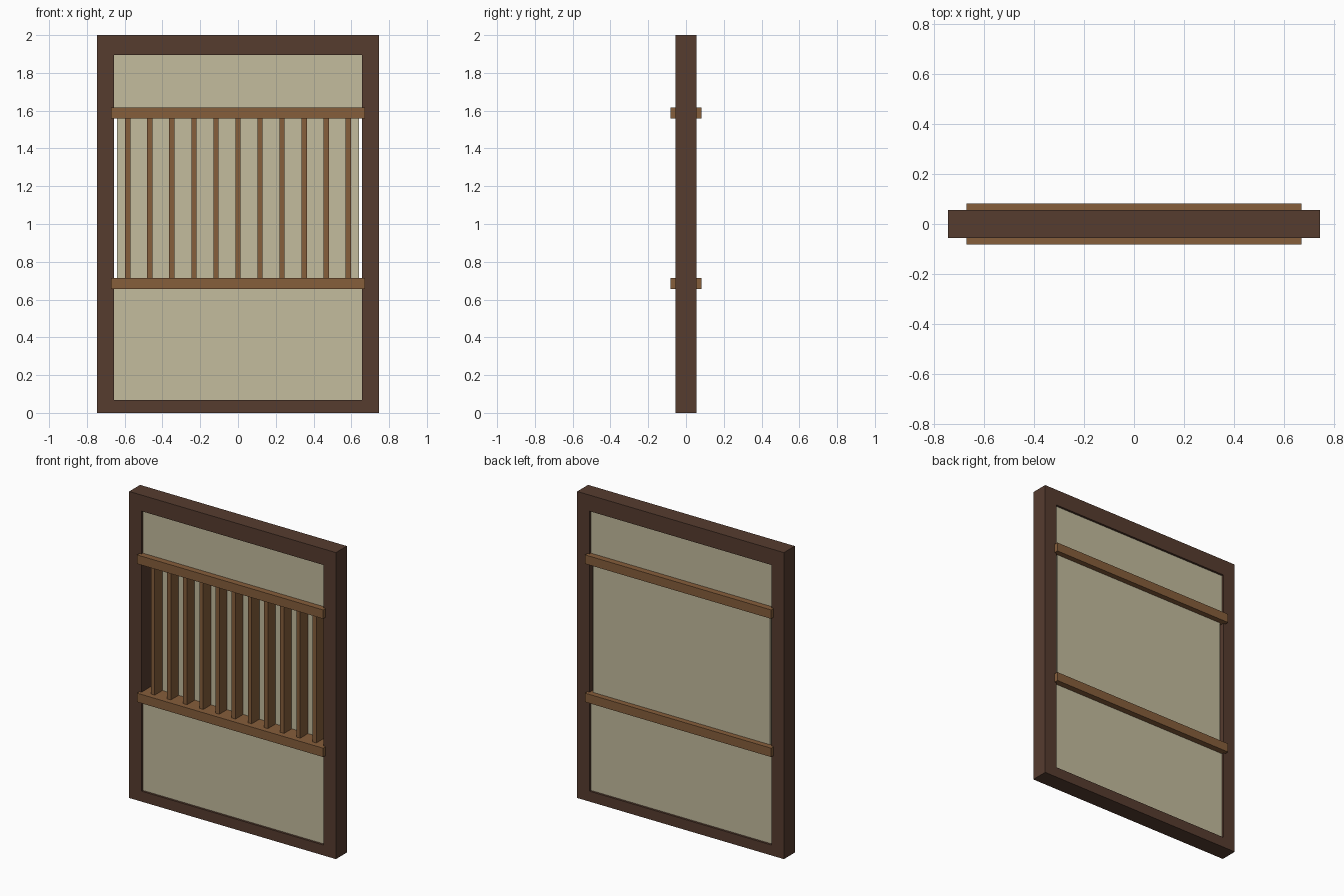
import bpy
import bmesh

if "Cube" in bpy.data.objects:
    bpy.data.objects.remove(bpy.data.objects["Cube"])


def srgb(r, g, b):
    return tuple(((c / 255 + 0.055) / 1.055) ** 2.4 for c in (r, g, b)) + (1.0,)


def material(name, rgb):
    m = bpy.data.materials.new(name)
    m.diffuse_color = srgb(*rgb)
    m.use_nodes = True
    m.node_tree.nodes["Principled BSDF"].inputs["Base Color"].default_value = m.diffuse_color
    return m


dark = material("dark wood", (86, 60, 47))
mid = material("medium wood", (134, 94, 59))
plaster = material("cream plaster", (196, 188, 157))


def box(name, xs, ys, zs, mat):
    """Box given by its min/max range on each axis."""
    bm = bmesh.new()
    bmesh.ops.create_cube(bm, size=1)
    for v in bm.verts:
        v.co = [(lo + hi) / 2 + c * (hi - lo)
                for c, (lo, hi) in zip(v.co, (xs, ys, zs))]
    me = bpy.data.meshes.new(name)
    bm.to_mesh(me)
    bm.free()
    me.materials.append(mat)
    ob = bpy.data.objects.new(name, me)
    bpy.context.collection.objects.link(ob)
    return ob


W, IN, D = 0.746, 0.657, 0.056   # outer half width, inner half width, half depth

# Outer frame: posts, head beam and sill
box("left_post", (-W, -IN), (-D, D), (0, 2), dark)
box("right_post", (IN, W), (-D, D), (0, 2), dark)
box("head_beam", (-IN, IN), (-D, D), (1.895, 2), dark)
box("sill_beam", (-IN, IN), (-D, D), (0, 0.068), dark)

# Plaster infill above and below the window
box("upper_panel", (-IN, IN), (-0.042, 0.042), (1.585, 1.895), plaster)
box("lower_panel", (-IN, IN), (-0.042, 0.042), (0.068, 0.685), plaster)

# Horizontal rails that stand proud on both sides
for name, z in (("lower_rail", 0.685), ("upper_rail", 1.587)):
    box(name, (-0.672, 0.672), (-0.082, 0.082), (z - 0.029, z + 0.029), mid)

# Window backing panel, with a narrow gap at each side
box("window_backing", (-0.64, 0.64), (0.034, 0.046), (0.70, 1.57), plaster)

# Vertical lattice slats
for i in range(11):
    x = (i - 5) * 0.1167
    box(f"lattice_slat_{i + 1}", (x - 0.014, x + 0.014), (-0.045, 0.034),
        (0.70, 1.57), mid)
